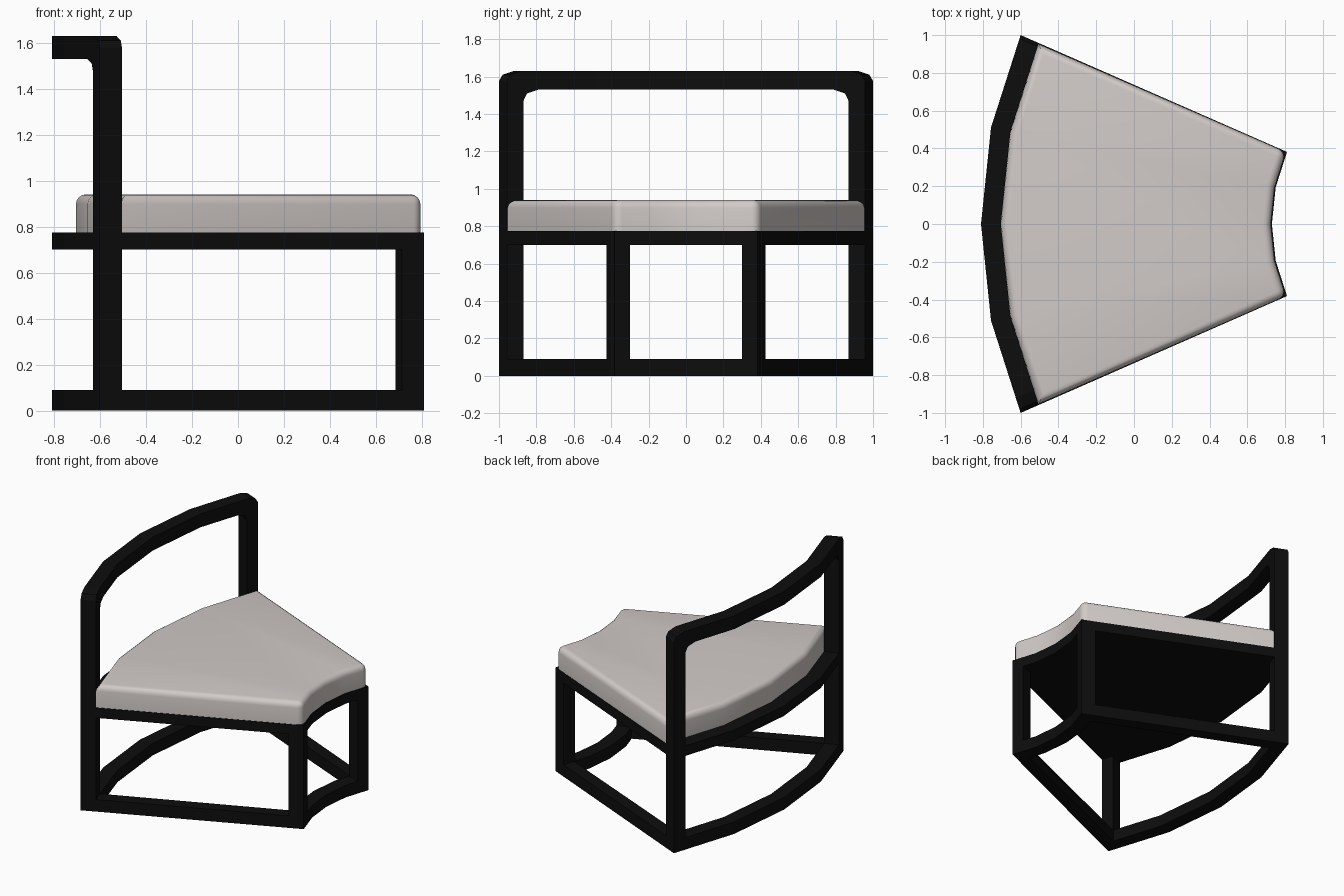
import bpy, bmesh, math
from mathutils import Vector

if "Cube" in bpy.data.objects:
    bpy.data.objects.remove(bpy.data.objects["Cube"])

# The plan is a ring sector: r is the distance from the arc centre, t runs -1..1 side to side
CENTRE = 1.68
HALF_ANGLE = math.atan2(1, 2.28)
R_FRONT, R_BACK, BAR = 0.95, 2.49, 0.105
T_FRONT, T_BACK = 0.777, 0.905      # inner edges of the legs
BREAKS = [-1, -0.5, 0, 0.5, 1]
SEAT_LOW, SEAT_TOP, FOOT = 0.70, 0.775, 0.09


def material(name, rgb, rough):
    mat = bpy.data.materials.new(name)
    mat.use_nodes = True
    mat.diffuse_color = (*rgb, 1)
    bsdf = mat.node_tree.nodes["Principled BSDF"]
    bsdf.inputs["Base Color"].default_value = (*rgb, 1)
    bsdf.inputs["Roughness"].default_value = rough
    return mat


black = material("black frame", (0.004, 0.004, 0.004), 0.6)
fabric = material("pale warm fabric", (0.64, 0.595, 0.575), 0.8)


def place(t, r, z):
    """Point on the four-sided arc of radius r, straight between breaks."""
    i = min(3, max(0, int((t + 1) * 2)))
    ends = []
    for b in BREAKS[i:i + 2]:
        a = b * HALF_ANGLE
        ends.append(Vector((CENTRE - r * math.cos(a), r * math.sin(a), z)))
    return ends[0].lerp(ends[1], (t - BREAKS[i]) * 2)


def skin(name, stations, mat):
    """Join four-point cross-sections into a closed solid."""
    bm = bmesh.new()
    rings = [[bm.verts.new(place(*p)) for p in s] for s in stations]
    for a, b in zip(rings, rings[1:]):
        for i in range(4):
            j = (i + 1) % 4
            bm.faces.new((a[i], a[j], b[j], b[i]))
    bm.faces.new(rings[0])
    bm.faces.new(rings[-1])
    bmesh.ops.recalc_face_normals(bm, faces=bm.faces)
    mesh = bpy.data.meshes.new(name)
    bm.to_mesh(mesh)
    bm.free()
    mesh.materials.append(mat)
    obj = bpy.data.objects.new(name, mesh)
    bpy.context.collection.objects.link(obj)
    return obj


def curved_bar(name, r0, r1, z0, z1, mat=black, width=1):
    return skin(name, [[(t * width, r0, z0), (t * width, r1, z0),
                        (t * width, r1, z1), (t * width, r0, z1)]
                       for t in BREAKS], mat)


# Back posts and top rail in one bent arch with rounded corners
outer = [(1, 0), (1, 1.575), (0.98, 1.61), (0.917, 1.63), (0.5, 1.63)]
inner = [(T_BACK, 0), (T_BACK, 1.47), (0.885, 1.51), (0.82, 1.53), (0.5, 1.53)]
half = list(zip(outer, inner))
path = half + [((0, 1.63), (0, 1.53))]
path += [((-a, b), (-c, d)) for (a, b), (c, d) in reversed(half)]
skin("back_arch", [[(a, R_BACK, b), (a, R_BACK - BAR, b),
                    (c, R_BACK - BAR, d), (c, R_BACK, d)]
                   for (a, b), (c, d) in path], black)

# Floor rails and seat base
curved_bar("back_floor_rail", R_BACK - BAR, R_BACK, 0, FOOT)
curved_bar("front_floor_rail", R_FRONT, R_FRONT + BAR, 0, FOOT)
curved_bar("seat_base", R_FRONT, R_BACK, SEAT_LOW, SEAT_TOP)

# Front legs and side floor rails
for side, s in (("left", 1), ("right", -1)):
    skin(side + "_front_leg",
         [[(s, R_FRONT, z), (s, R_FRONT + BAR, z),
           (s * T_FRONT, R_FRONT + BAR, z), (s * T_FRONT, R_FRONT, z)]
          for z in (0, SEAT_TOP)], black)
    skin(side + "_floor_rail",
         [[(s, r, 0), (s * t, r, 0), (s * t, r, FOOT), (s, r, FOOT)]
          for r, t in ((R_FRONT, T_FRONT), (R_BACK, T_BACK))], black)

# Cushion with a rounded upper rim and softened front corners
TOP = 0.94
cushion = curved_bar("seat_cushion", R_FRONT + 0.006, R_BACK - BAR,
                     SEAT_TOP, TOP, fabric, 0.995)
bm = bmesh.new()
bm.from_mesh(cushion.data)
bmesh.ops.dissolve_faces(bm, faces=[f for f in bm.faces if f.normal.z > 0.9])
rim = []
for e in bm.edges:
    a, b = (v.co for v in e.verts)
    on_top = min(a.z, b.z) > TOP - 0.001
    front_corner = abs(a.z - b.z) > 0.1 and a.x > 0.78
    if on_top or front_corner:
        rim.append(e)
bmesh.ops.bevel(bm, geom=rim, offset=0.042, segments=4, profile=0.5,
                affect='EDGES', clamp_overlap=True)
bm.to_mesh(cushion.data)
bm.free()
bpy.ops.object.select_all(action='DESELECT')
cushion.select_set(True)
bpy.context.view_layer.objects.active = cushion
bpy.ops.object.shade_smooth_by_angle(angle=math.radians(40))
